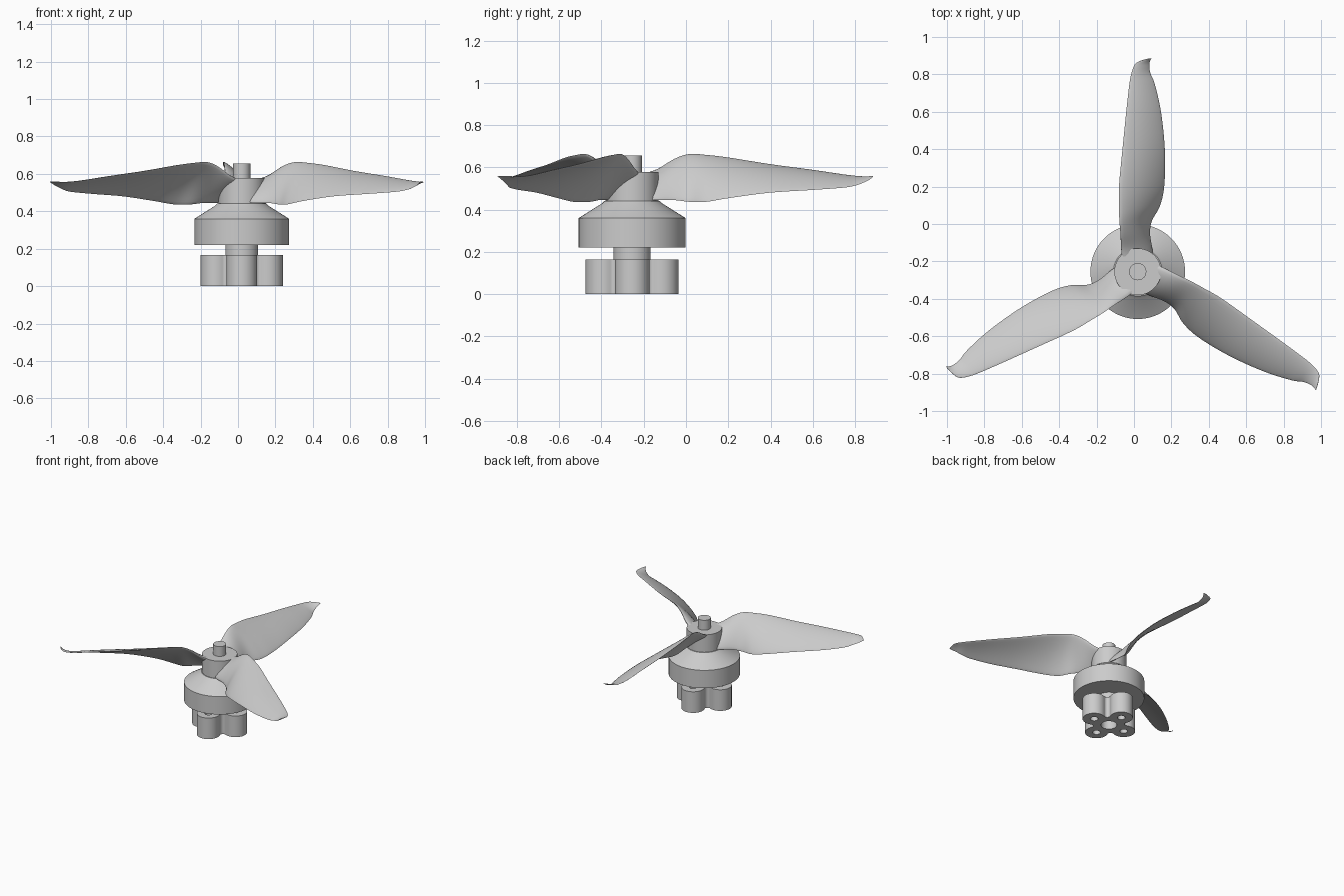
import bpy, bmesh, math
from mathutils import Vector, Matrix

cube = bpy.data.objects.get("Cube")
if cube:
    bpy.data.objects.remove(cube, do_unlink=True)

CENTRE = Vector((0.02, -0.255, 0))

grey = bpy.data.materials.new("light grey")
grey.use_nodes = True
grey.diffuse_color = (0.6, 0.6, 0.6, 1)
grey.node_tree.nodes["Principled BSDF"].inputs["Base Color"].default_value = grey.diffuse_color


def select_only(obj):
    bpy.ops.object.select_all(action='DESELECT')
    obj.select_set(True)
    bpy.context.view_layer.objects.active = obj


def finish(bm, name, angle=35):
    bmesh.ops.recalc_face_normals(bm, faces=bm.faces)
    mesh = bpy.data.meshes.new(name)
    bm.to_mesh(mesh)
    bm.free()
    mesh.materials.append(grey)
    obj = bpy.data.objects.new(name, mesh)
    obj.location = CENTRE
    bpy.context.collection.objects.link(obj)
    select_only(obj)
    bpy.ops.object.shade_smooth_by_angle(angle=math.radians(angle))
    return obj


def lathe(name, profile, steps=64):
    """Revolve (radius, height) points around the motor axis."""
    bm = bmesh.new()
    verts = [bm.verts.new((r, 0, z)) for r, z in profile]
    edges = [bm.edges.new(pair) for pair in zip(verts, verts[1:])]
    bmesh.ops.spin(bm, geom=verts + edges, axis=(0, 0, 1), cent=(0, 0, 0),
                   angle=math.tau, steps=steps)
    bmesh.ops.remove_doubles(bm, verts=bm.verts, dist=1e-5)
    return finish(bm, name, 25)


def arc(cx, cy, r, start, end, n):
    return [(cx + r * math.cos(a), cy + r * math.sin(a))
            for a in (math.radians(start + (end - start) * i / n) for i in range(n + 1))]


def catmull(p, q, r, s, t):
    return 0.5 * (2 * q + (r - p) * t + (2 * p - 5 * q + 4 * r - s) * t ** 2
                  + (3 * q - p - 3 * r + s) * t ** 3)


# Turned motor parts
lathe("motor_neck", [(0, 0.16), (0.088, 0.16), (0.088, 0.225), (0, 0.225)])
lathe("motor_bell", [(0, 0.22), (0.253, 0.22), (0.253, 0.36), (0.142, 0.43),
                     (0.13, 0.442), (0, 0.442)])
lathe("propeller_hub", [(0, 0.43), (0.125, 0.43), (0.125, 0.578), (0, 0.578)])
lathe("shaft", [(0, 0.57), (0.046, 0.57), (0.046, 0.655), (0, 0.655)], 32)

# Four-lobed mounting base with screw holes
LOBE, LOBE_R, HEIGHT = 0.138, 0.082, 0.165
VALLEY, VALLEY_R, TURN = 0.0945, 0.0225, 114.7
quarter = (arc(LOBE, 0, LOBE_R, -TURN, TURN, 24)
           + arc(VALLEY, VALLEY, VALLEY_R, TURN + 180, 270 - TURN, 10)[1:-1])
outline = []
for k in range(4):
    turn = Matrix.Rotation(k * math.pi / 2, 2)
    outline += [turn @ Vector(p) for p in quarter]
loops = [outline, arc(0, 0, 0.057, 0, 360, 32)[:-1]]
for k in range(4):
    a = k * math.pi / 2
    loops.append(arc(LOBE * math.cos(a), LOBE * math.sin(a), 0.028, 0, 360, 20)[:-1])

curve = bpy.data.curves.new("mounting_base", 'CURVE')
curve.dimensions = '2D'
curve.fill_mode = 'BOTH'
curve.extrude = HEIGHT / 2
for loop in loops:
    spline = curve.splines.new('POLY')
    spline.points.add(len(loop) - 1)
    for point, (x, y) in zip(spline.points, loop):
        point.co = (x, y, 0, 1)
    spline.use_cyclic_u = True
curve.materials.append(grey)
base = bpy.data.objects.new("mounting_base", curve)
base.location = CENTRE + Vector((0, 0, HEIGHT / 2))
bpy.context.collection.objects.link(base)
select_only(base)
bpy.ops.object.convert(target='MESH')
bpy.ops.object.shade_smooth_by_angle(angle=math.radians(35))

# Blade stations: distance out, high edge (x, z), low edge (x, z), thickness
STATIONS = [Vector(s) for s in (
    (0.05, -0.08, 0.565, 0.08, 0.45, 0.05),
    (0.12, -0.088, 0.59, 0.078, 0.445, 0.045),
    (0.20, -0.092, 0.64, 0.066, 0.445, 0.034),
    (0.27, -0.098, 0.663, 0.075, 0.437, 0.028),
    (0.35, -0.100, 0.659, 0.118, 0.437, 0.025),
    (0.46, -0.100, 0.646, 0.142, 0.455, 0.023),
    (0.65, -0.082, 0.615, 0.145, 0.48, 0.020),
    (0.85, -0.062, 0.588, 0.125, 0.493, 0.016),
    (1.00, -0.045, 0.566, 0.092, 0.504, 0.013),
    (1.06, -0.034, 0.559, 0.068, 0.515, 0.011),
    (1.10, -0.020, 0.556, 0.062, 0.53, 0.009),
    (1.12, -0.002, 0.556, 0.064, 0.54, 0.008),
    (1.135, 0.038, 0.557, 0.07, 0.551, 0.006),
    (1.141, 0.066, 0.557, 0.076, 0.556, 0.003))]


def section(station, n=24):
    """Closed cambered airfoil ring between the two edges."""
    y, hx, hz, lx, lz, thick = station
    high, low = Vector((hx, 0, hz)), Vector((lx, 0, lz))
    chord = low - high
    up = Vector((-chord.z, 0, chord.x)).normalized()
    ring = []
    for i in range(n):
        a = math.tau * i / n
        u = (1 - math.cos(a)) / 2
        bulge = math.sin(a) * (1 - 0.35 * u) * thick / 2
        camber = 0.2 * u * (1 - u) * chord.length
        p = high + chord * u + up * (bulge + camber)
        ring.append(Vector((p.x, y, p.z)))
    return ring


path = []
last = len(STATIONS) - 1
for i in range(last):
    p, q, r, s = (STATIONS[min(max(j, 0), last)] for j in range(i - 1, i + 3))
    path += [catmull(p, q, r, s, t / 5) for t in range(5)]
path.append(STATIONS[last])

# Three identical blades around the hub
for k, name in enumerate(("rear_blade", "right_blade", "left_blade")):
    bm = bmesh.new()
    rings = [[bm.verts.new(p) for p in section(s)] for s in path]
    for a, b in zip(rings, rings[1:]):
        for i in range(len(a)):
            bm.faces.new((a[i - 1], a[i], b[i], b[i - 1]))
    bm.faces.new(rings[0])
    bm.faces.new(rings[-1])
    bmesh.ops.rotate(bm, verts=bm.verts, cent=(0, 0, 0),
                     matrix=Matrix.Rotation(k * math.tau / 3, 3, 'Z'))
    finish(bm, name, 50)
